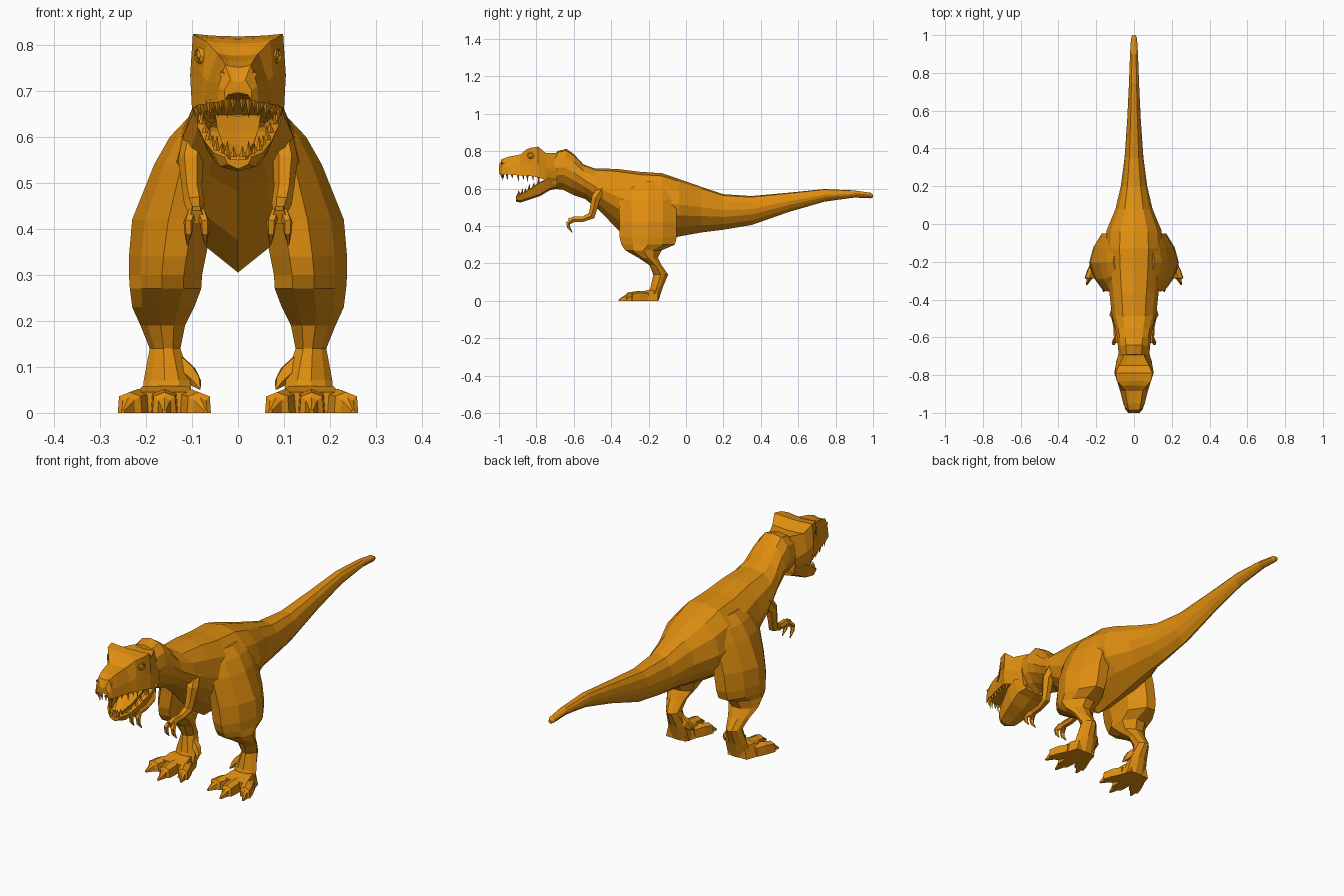
import bpy, bmesh, math
from mathutils import Vector

if "Cube" in bpy.data.objects:
    bpy.data.objects.remove(bpy.data.objects["Cube"])

skin = bpy.data.materials.new("burnt orange skin")
skin.diffuse_color = (0.74, 0.27, 0.005, 1)
skin.use_nodes = True
skin.node_tree.nodes["Principled BSDF"].inputs["Base Color"].default_value = skin.diffuse_color


def finish(name, bm):
    bmesh.ops.recalc_face_normals(bm, faces=bm.faces)
    me = bpy.data.meshes.new(name)
    bm.to_mesh(me)
    bm.free()
    me.materials.append(skin)
    ob = bpy.data.objects.new(name, me)
    bpy.context.collection.objects.link(ob)
    return ob


def loft(name, rings):
    """Skin a list of equal-length point rings and cap both ends."""
    bm = bmesh.new()
    vs = [[bm.verts.new(p) for p in r] for r in rings]
    n = len(vs[0])
    for a, b in zip(vs, vs[1:]):
        for i in range(n):
            j = (i + 1) % n
            bm.faces.new((a[i], a[j], b[j], b[i]))
    bm.faces.new(vs[0])
    bm.faces.new(vs[-1])
    return finish(name, bm)


def sym(half):
    """Mirror a half profile that starts and ends on the centre plane."""
    return half + [(-x, y, z) for x, y, z in half[-2:0:-1]]


def tube(name, stations, sides=6):
    """Faceted limb: stations are (x, y, z, radius)."""
    pts = [Vector(s[:3]) for s in stations]
    rings = []
    for i, p in enumerate(pts):
        d = (pts[min(i + 1, len(pts) - 1)] - pts[max(i - 1, 0)]).normalized()
        u = d.cross(Vector((1, 0, 0))).normalized()
        v = d.cross(u)
        r = stations[i][3]
        rings.append([p + r * (u * math.cos(a) + v * math.sin(a))
                      for a in (2 * math.pi * (k + .5) / sides for k in range(sides))])
    return loft(name, rings)


def merge(target, part):
    """Fuse a part into the target so no faces stay buried."""
    m = target.modifiers.new("join " + part.name, 'BOOLEAN')
    m.operation, m.solver, m.object = 'UNION', 'EXACT', part
    part.hide_render = True
    part.hide_viewport = True


# Torso, tail and neck: (top y, top z, bottom y, bottom z, half width)
spine = [(1.0, .568, 1.0, .552, .008), (.985, .578, .985, .548, .016),
         (.9, .59, .9, .552, .021), (.74, .597, .74, .53, .027),
         (.55, .578, .55, .475, .036), (.35, .56, .35, .405, .05),
         (.2, .57, .2, .38, .07), (.08, .61, .08, .365, .098),
         (-.04, .652, -.03, .345, .146), (-.13, .682, -.12, .325, .153),
         (-.25, .69, -.25, .305, .145), (-.37, .705, -.36, .375, .13),
         (-.49, .708, -.46, .48, .118), (-.55, .73, -.54, .545, .1),
         (-.60, .785, -.60, .565, .09), (-.64, .812, -.66, .595, .085),
         (-.69, .80, -.73, .60, .08)]
shape = [(0, 0), (.5, .04), (.84, .2), (1, .45), (.9, .64), (.53, .84), (0, 1)]
body = loft("body", [sym([(w * a, yt + (yb - yt) * t, zt + (zb - zt) * t) for a, t in shape])
                     for yt, zt, yb, zb, w in spine])

# Skull: (y, top z, bottom z, top, middle and bottom half widths)
skull = [(-.69, .79, .62, .05, .083, .07), (-.75, .79, .645, .08, .098, .092),
         (-.79, .824, .66, .098, .104, .1), (-.83, .818, .667, .09, .083, .09),
         (-.855, .808, .67, .07, .076, .083),
         (-.885, .782, .67, .045, .066, .073), (-.95, .77, .675, .036, .05, .057),
         (-.985, .757, .675, .028, .042, .044), (-1, .725, .68, .016, .03, .028)]
loft("skull", [sym([(0, y, zt - .006), (a * .6, y, zt - .004), (a, y, zt),
                    (b, y, zb + (zt - zb) * .45), (c, y, zb), (c * .75, y, zb + .012),
                    (0, y, zb + .016)]) for y, zt, zb, a, b, c in skull])

# Lower jaw trough: (y, rim z, bottom z, half width)
jaw = [(-.69, .66, .60, .08), (-.73, .66, .59, .096), (-.78, .636, .56, .092),
       (-.84, .596, .54, .074), (-.885, .57, .525, .054), (-.91, .56, .53, .03)]
loft("lower_jaw", [sym([(0, y, zb + .02), (w * .7, y, zb + .022), (w * .82, y, zr),
                        (w, y, zr - .004), (w * .72, y, zb + .01), (0, y, zb)])
                   for y, zr, zb, w in jaw])
loft("tongue", [sym([(0, y, z), (w, y, z + .006), (w * .8, y, z - .02), (0, y, z - .022)])
                for y, z, w in [(-.72, .645, .05), (-.79, .612, .045),
                                (-.84, .582, .035), (-.88, .56, .018)]])


# Teeth follow the jaw edges by interpolating a (y, z, half width) path
def teeth(name, path, count, height):
    bm = bmesh.new()
    for k in range(count):
        f = k / (count - 1) * (len(path) - 1)
        i = min(int(f), len(path) - 2)
        p = [a + (b - a) * (f - i) for a, b in zip(path[i], path[i + 1])]
        h = height * (1 if k % 2 else .72)
        for s in (-1, 1):
            base = [bm.verts.new((s * p[2] + .0075 * math.cos(q), p[0] + .0075 * math.sin(q), p[1]))
                    for q in (0, math.pi / 2, math.pi, 1.5 * math.pi)]
            tip = bm.verts.new((s * p[2] * .97, p[0] + .004, p[1] + h))
            for j in range(4):
                bm.faces.new((base[j], base[(j + 1) % 4], tip))
            bm.faces.new(base)
    finish(name, bm)


teeth("upper_teeth", [(-.988, .682, .01), (-.983, .682, .035), (-.945, .682, .05),
                      (-.885, .676, .066), (-.845, .676, .078), (-.79, .668, .09)], 10, -.042)
teeth("lower_teeth", [(-.902, .556, .01), (-.895, .56, .034), (-.87, .574, .052),
                      (-.835, .596, .066), (-.79, .628, .078)], 8, .034)


# Legs: rings of (z, inner x, outer x, front y, back y) on one faceted outline
leg = [(.64, .04, .11, -.30, -.10), (.60, .04, .148, -.345, -.055),
       (.54, .05, .182, -.36, -.05), (.42, .055, .23, -.355, -.05),
       (.34, .07, .237, -.355, -.05), (.30, .078, .237, -.345, -.06),
       (.27, .08, .235, -.325, -.13), (.23, .095, .23, -.255, -.15),
       (.19, .115, .212, -.195, -.13), (.14, .125, .192, -.175, -.095),
       (.07, .103, .205, -.19, -.125), (0, .1, .21, -.22, -.147)]
outline = [(1, .5), (.87, .76), (.6, 1), (.3, 1), (0, .75), (0, .35),
           (.25, .04), (.55, 0), (.84, .22)]
for s, side in ((1, "left"), (-1, "right")):
    merge(body, loft("leg_" + side, [[(s * (a + (b - a) * u), f + (k - f) * v, z)
                                      for u, v in outline] for z, a, b, f, k in leg]))
    # Foot pad widening towards the toes
    loft("foot_" + side, [[(s * (.158 - w), y, 0), (s * (.158 - w * .75), y, h),
                           (s * (.158 + w * .75), y, h), (s * (.158 + w), y, 0)]
                          for y, w, h in [(-.15, .05, .055), (-.2, .066, .058), (-.255, .082, .045)]])
    # Three spread toes, each ending in a claw
    for name, dx, y_tip in (("inner", -.09, -.322), ("middle", 0, -.36), ("outer", .09, -.322)):
        rings = []
        for f, w, h in [(0, .026, .048), (.35, .029, .052), (.7, .026, .045),
                        (.75, .014, .034), (1, .004, .007)]:
            x, y = .16 + dx * (.45 + .55 * f), -.2 + (y_tip + .2) * f
            rings.append([(s * (x - w), y, 0), (s * (x - w * .9), y, h * .8), (s * x, y, h),
                          (s * (x + w * .9), y, h * .8), (s * (x + w), y, 0)])
        loft(name + "_toe_" + side, rings)
    tube("spur_" + side, [(s * .13, -.145, .115, .014), (s * .108, -.152, .088, .02),
                          (s * .092, -.162, .068, .014), (s * .083, -.18, .052, .002)], 5)

    # Arm: shoulder, elbow, wrist and hand
    tube("arm_" + side, [(s * .092, -.45, .60, .028), (s * .103, -.482, .55, .027),
                         (s * .1, -.495, .49, .022), (s * .095, -.505, .455, .022),
                         (s * .092, -.55, .436, .016), (s * .09, -.60, .435, .017),
                         (s * .09, -.625, .425, .018)])
    for k, dx in enumerate((-.018, .018)):
        tube("finger_%d_%s" % (k + 1, side),
             [(s * (.09 + dx * .5), -.61, .435, .012), (s * (.09 + dx), -.632, .415, .011),
              (s * (.09 + dx), -.628, .392, .009), (s * (.09 + dx * 1.1), -.608, .365, .002)], 5)

    # Eye with its raised lid ring, and nostril
    n = Vector((s * .9, -.43, 0))
    u = Vector((.43, s * .9, 0))
    c = Vector((s * .083, -.832, .777))
    bm = bmesh.new()
    ring = []
    for i in range(8):
        q = math.pi * i / 4
        d = u * math.cos(q) + Vector((0, 0, 1)) * math.sin(q)
        ring.append([bm.verts.new(c + d * r + n * h) for r, h in
                     ((.012, 0), (.014, .006), (.022, -.002))])
    for i in range(8):
        a, b = ring[i], ring[(i + 1) % 8]
        for j in range(3):
            bm.faces.new((a[j], a[(j + 1) % 3], b[(j + 1) % 3], b[j]))
    finish("eyelid_" + side, bm)
    e = [c + n * h for h in (-.004, .003, .006)]
    tube("eye_" + side, [(*p, r) for p, r in zip(e, (.01, .009, .004))], 8)
    tube("nostril_" + side, [(s * .03, -.96, .738, .01), (s * .035, -.988, .735, .006)], 6)
